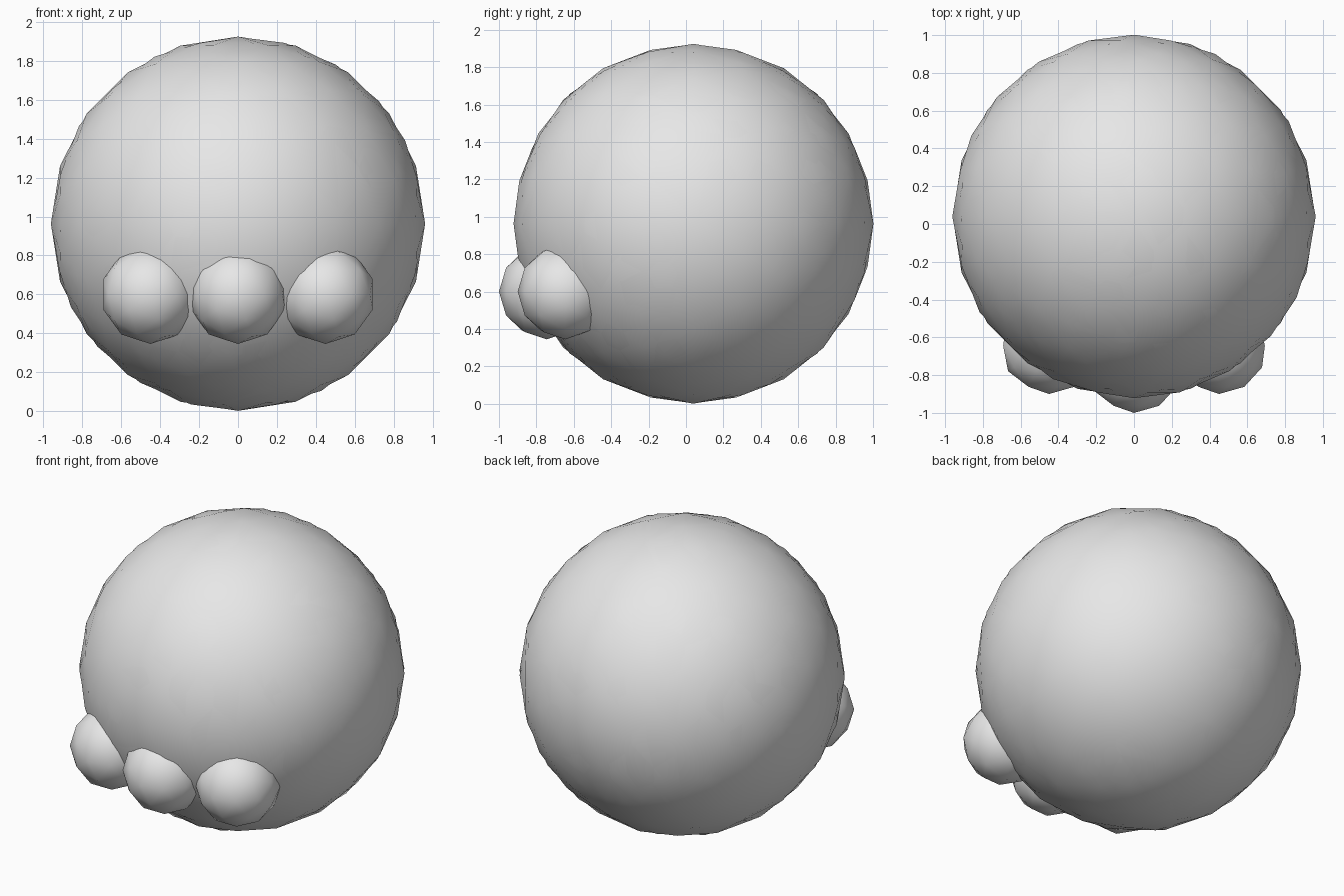
import bpy
from math import radians

cube = bpy.data.objects.get("Cube")
if cube:
    bpy.data.objects.remove(cube, do_unlink=True)

grey = bpy.data.materials.new("plain grey")
grey.use_nodes = True
grey.diffuse_color = (0.8, 0.8, 0.8, 1)
grey.node_tree.nodes["Principled BSDF"].inputs["Base Color"].default_value = (0.8, 0.8, 0.8, 1)


def ball(name, centre, radius, detail, tilt):
    """Smooth low-poly ball, tilted about x."""
    bpy.ops.mesh.primitive_ico_sphere_add(
        subdivisions=detail, radius=radius, location=centre, rotation=(radians(tilt), 0, 0))
    obj = bpy.context.object
    obj.name = name
    obj.data.materials.append(grey)
    bpy.ops.object.shade_smooth()
    return obj


# Body: two closely nested shells with crossed facets
middle = (0, 0.04, 0.963)
ball("outer_body", middle, 0.962, 3, 90)
ball("inner_body", middle, 0.96, 3, 0)

# Row of three toes along the lower front
ball("middle_toe", (0, -0.745, 0.6), 0.255, 2, 90)
for side, name in ((1, "left_toe"), (-1, "right_toe")):
    ball(name, (side * 0.45, -0.645, 0.6), 0.255, 2, 90)
